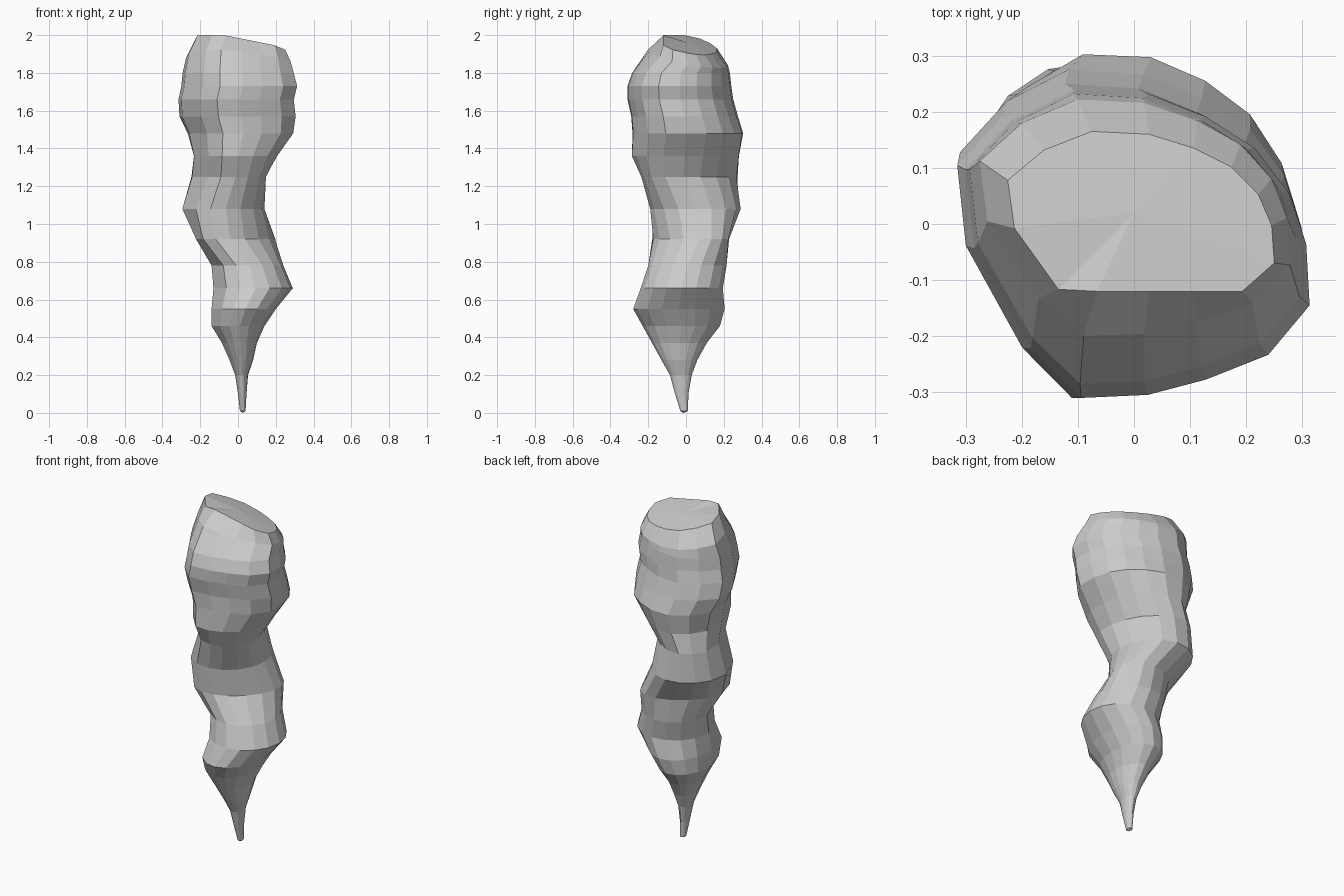
import bpy, bmesh, math

old = bpy.data.objects.get("Cube")
if old:
    bpy.data.objects.remove(old, do_unlink=True)

stone = bpy.data.materials.new("grey stone")
stone.use_nodes = True
colour = (0.6, 0.6, 0.6, 1)
stone.diffuse_color = colour
stone.node_tree.nodes["Principled BSDF"].inputs["Base Color"].default_value = colour

# Lopsided cross-section of the thick upper part, in a unit box
outline = [(-1, .48), (-.73, .8), (-.37, 1), (.06, .97), (.4, .82), (.68, .62), (.88, .33), (.98, 0),
           (1, -.4), (.76, -.72), (.4, -.88), (.06, -.98), (-.33, -1), (-.62, -.68), (-.95, -.03)]

# Cross-sections from tip to shoulder: height, x range, y range, diagonal lean
sections = [
    (.01, .01, .04, -.03, .01), (.1, 0, .045, -.058, .013), (.2, -.015, .053, -.085, .03),
    (.28, -.045, .08, -.13, .06), (.37, -.085, .10, -.18, .11), (.46, -.14, .14, -.23, .18),
    (.55, -.14, .20, -.28, .205), (.66, -.13, .29, -.24, .195), (.78, -.14, .24, -.20, .215),
    (.92, -.225, .20, -.18, .23, .4), (1.08, -.295, .14, -.19, .29), (1.25, -.25, .15, -.24, .275, -.4),
    (1.36, -.24, .21, -.29, .285, -.1), (1.48, -.27, .295, -.285, .305), (1.57, -.31, .305, -.29, .275),
    (1.66, -.315, .295, -.31, .25), (1.73, -.30, .313, -.31, .24), (1.8, -.293, .295, -.285, .232)]


def ring(bm, z, x0, x1, y0, y1, lean=0, tilt_x=0, tilt_y=0, front=-1):
    """Elliptical up to the waist, lopsided near the top; the crown tilts and is cut straight in front."""
    mix = min(1, max(0, (z - 1.05) / .5))
    verts = []
    for u, v in outline:
        a = math.atan2(v, u)
        u = mix * u + (1 - mix) * math.cos(a - lean / 2)
        v = mix * v + (1 - mix) * math.sin(a + lean / 2)
        x = (x0 + x1) / 2 + u * (x1 - x0) / 2
        y = max(front, (y0 + y1) / 2 + v * (y1 - y0) / 2)
        verts.append(bm.verts.new((x, y, min(2, z - tilt_x * x - tilt_y * y))))
    return verts


bm = bmesh.new()
rings = [ring(bm, *s) for s in sections]
# Sloping crown with a rounded rim and a straight front ridge
rings.append(ring(bm, 1.875, -.275, .278, -.2, .222, tilt_x=.1, tilt_y=.2))
rings.append(ring(bm, 1.955, -.225, .25, -.17, .165, tilt_x=.2, tilt_y=.25, front=-.12))

# Skin the rings, then close the tip and the crown
for low, high in zip(rings, rings[1:]):
    n = len(low)
    for i in range(n):
        j = (i + 1) % n
        bm.faces.new((low[i], low[j], high[j], high[i]))
tip = bm.verts.new((.025, -.015, 0))
crown = bm.verts.new((0, .02, 1.957))
for loop, centre in ((rings[0], tip), (rings[-1], crown)):
    for i, v in enumerate(loop):
        bm.faces.new((v, loop[(i + 1) % len(loop)], centre))
bmesh.ops.recalc_face_normals(bm, faces=bm.faces)

mesh = bpy.data.meshes.new("rock_spike")
bm.to_mesh(mesh)
bm.free()
mesh.materials.append(stone)
spike = bpy.data.objects.new("rock_spike", mesh)
bpy.context.collection.objects.link(spike)
